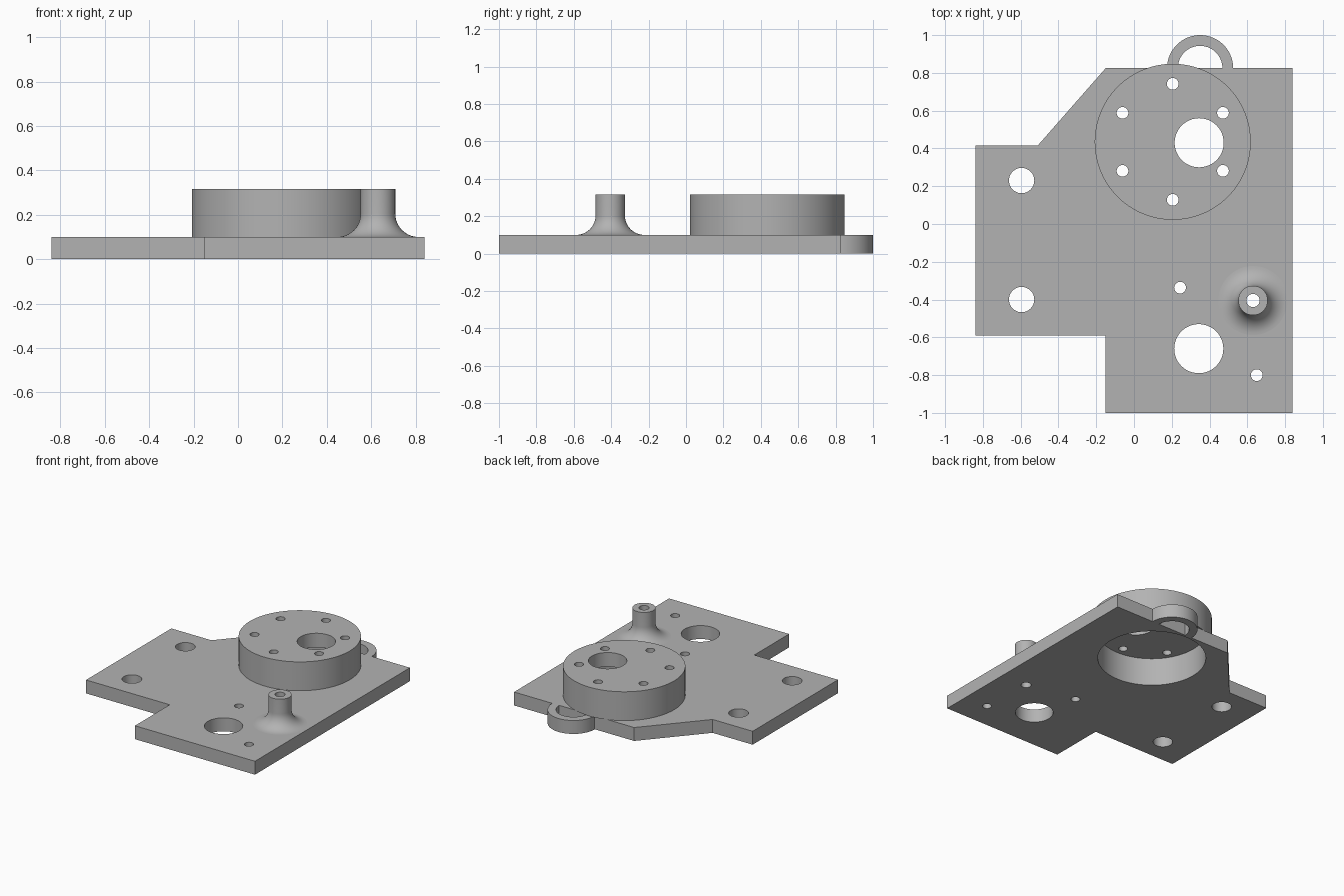
import bpy, bmesh
from math import sin, cos, pi, radians

if "Cube" in bpy.data.objects:
    bpy.data.objects.remove(bpy.data.objects["Cube"], do_unlink=True)

PLATE_TOP, TOP = 0.1, 0.315
DRUM, BOSS, EYELET = (0.205, 0.435), (0.63, -0.405), (0.35, 0.825)

grey = bpy.data.materials.new("machined_grey")
grey.use_nodes = True
grey.diffuse_color = (0.45, 0.45, 0.45, 1)
grey.node_tree.nodes["Principled BSDF"].inputs["Base Color"].default_value = grey.diffuse_color


def finish(name, bm):
    bmesh.ops.recalc_face_normals(bm, faces=bm.faces)
    mesh = bpy.data.meshes.new(name)
    bm.to_mesh(mesh)
    bm.free()
    ob = bpy.data.objects.new(name, mesh)
    bpy.context.collection.objects.link(ob)
    mesh.materials.append(grey)
    return ob


def arc(centre, r, start, end, n):
    steps = [start + (end - start) * i / n for i in range(n + 1)]
    return [(centre[0] + r * cos(a), centre[1] + r * sin(a)) for a in steps]


def prism(name, outline, z0, z1):
    bm = bmesh.new()
    face = bm.faces.new([bm.verts.new((x, y, z0)) for x, y in outline])
    top = bmesh.ops.extrude_face_region(bm, geom=[face])["geom"]
    bmesh.ops.translate(bm, verts=[v for v in top if isinstance(v, bmesh.types.BMVert)],
                        vec=(0, 0, z1 - z0))
    return finish(name, bm)


def disc(name, centre, r, z0, z1, n=48):
    return prism(name, arc(centre, r, 0, 2 * pi, n)[:-1], z0, z1)


def lathe(name, centre, profile, n=64):
    # Closed solid of revolution from (radius, height) pairs
    bm = bmesh.new()
    rings = [[bm.verts.new((*p, z)) for p in arc(centre, r, 0, 2 * pi, n)[:-1]]
             for r, z in profile]
    for low, high in zip(rings, rings[1:]):
        for i in range(n):
            j = (i + 1) % n
            bm.faces.new((low[i], low[j], high[j], high[i]))
    bm.faces.new(rings[0])
    bm.faces.new(rings[-1])
    return finish(name, bm)


# Base plate outline with notch and chamfered corner
plate = prism("mounting_plate", [(-0.84, -0.59), (-0.15, -0.59), (-0.15, -1), (0.84, -1),
              (0.84, 0.825), (-0.15, 0.825), (-0.51, 0.415), (-0.84, 0.415)], 0, PLATE_TOP)

# Half-ring eyelet, with its legs run into the plate
root = EYELET[1] - 0.02
half_ring = ([(EYELET[0] + 0.175, root)] + arc(EYELET, 0.175, 0, pi, 40)
             + [(EYELET[0] - 0.175, root), (EYELET[0] - 0.118, root)]
             + arc(EYELET, 0.118, pi, 0, 40) + [(EYELET[0] + 0.118, root)])
eyelet = prism("eyelet", half_ring, 0, PLATE_TOP)

# Drum, and post with a concave fillet at its foot
drum = disc("drum", DRUM, 0.413, PLATE_TOP, TOP, 128)
fillet = arc((0.183, PLATE_TOP + 0.105), 0.105, 1.5 * pi, pi, 12)
post = lathe("post", BOSS, [(0.183, 0.05)] + fillet + [(0.078, TOP)])

# Cutters: recess under the drum, drum bores, plate holes, post bore
cutters = [disc("recess_cutter", DRUM, 0.372, -0.1, 0.21, 128)]
holes = [(0.345, 0.43, 0.13), (0.343, -0.66, 0.13), (-0.595, 0.23, 0.067),
         (-0.595, -0.4, 0.067), (0.244, -0.337, 0.031), (0.65, -0.8, 0.031), (*BOSS, 0.035)]
holes += [(x, y, 0.031) for x, y in arc(DRUM, 0.307, pi / 6, pi / 6 + 2 * pi, 6)[:-1]]
cutters += [disc("hole_cutter", (x, y), r, -0.1, 0.5) for x, y, r in holes]

# Join the solids, then cut the openings
parts = [(ob, 'UNION') for ob in (eyelet, drum, post)] + [(ob, 'DIFFERENCE') for ob in cutters]
for ob, operation in parts:
    ob.hide_render = True
    mod = plate.modifiers.new(ob.name, 'BOOLEAN')
    mod.operation, mod.solver, mod.object = operation, 'EXACT', ob

body = bpy.data.meshes.new_from_object(
    plate.evaluated_get(bpy.context.evaluated_depsgraph_get()))
plate.modifiers.clear()
plate.data = body
for ob, _ in parts:
    bpy.data.objects.remove(ob, do_unlink=True)

# Smooth round walls, flat horizontal faces
bpy.ops.object.select_all(action='DESELECT')
plate.select_set(True)
bpy.context.view_layer.objects.active = plate
bpy.ops.object.shade_smooth_by_angle(angle=radians(30))
for face in plate.data.polygons:
    if abs(face.normal.z) > 0.999:
        face.use_smooth = False
